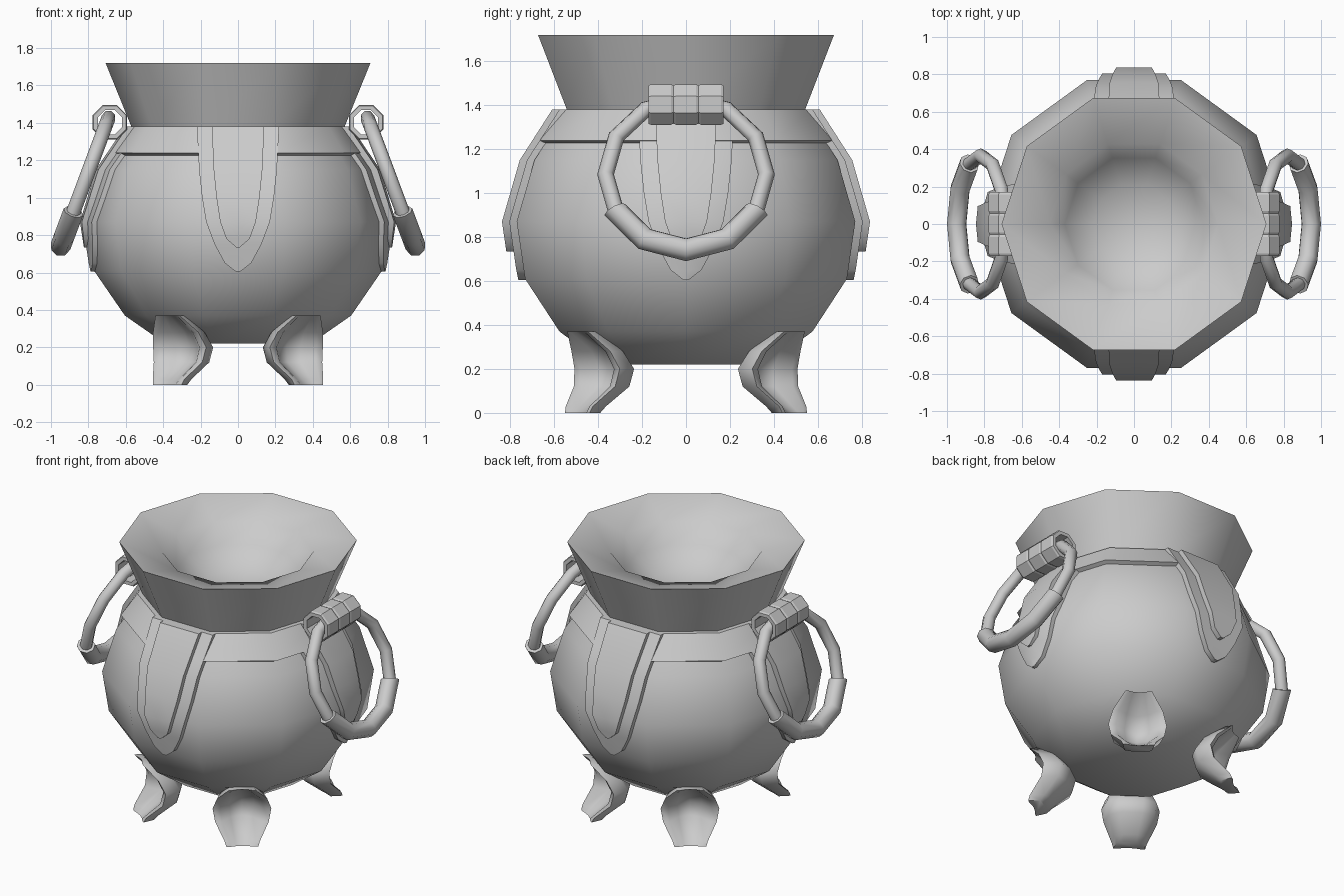
import bpy, bmesh, math
from math import sin, cos, radians, pi
from mathutils import Vector, Matrix

if "Cube" in bpy.data.objects:
    bpy.data.objects.remove(bpy.data.objects["Cube"])


def finish(name, bm, angle=45):
    bmesh.ops.remove_doubles(bm, verts=bm.verts, dist=1e-5)
    bmesh.ops.recalc_face_normals(bm, faces=bm.faces)
    me = bpy.data.meshes.new(name)
    bm.to_mesh(me)
    bm.free()
    ob = bpy.data.objects.new(name, me)
    bpy.context.collection.objects.link(ob)
    bpy.ops.object.select_all(action='DESELECT')
    ob.select_set(True)
    bpy.context.view_layer.objects.active = ob
    bpy.ops.object.shade_smooth_by_angle(angle=radians(angle))
    return ob


def loft(name, loops, wrap=False, angle=45):
    """Skin a list of equal closed loops; cap the ends unless wrapped."""
    bm = bmesh.new()
    rows = [[bm.verts.new(p) for p in lp] for lp in loops]
    n, m = len(rows[0]), len(rows)
    for i in range(m if wrap else m - 1):
        a, b = rows[i], rows[(i + 1) % m]
        for j in range(n):
            k = (j + 1) % n
            bm.faces.new((a[j], a[k], b[k], b[j]))
    if not wrap:
        bm.faces.new(rows[0])
        bm.faces.new(rows[-1])
    return finish(name, bm, angle)


def lathe(name, profile, sides, angle=45):
    """Revolve (radius, z) points around z."""
    loops = [[(r * cos(2 * pi * k / sides), r * sin(2 * pi * k / sides), z)
              for r, z in profile] for k in range(sides)]
    return loft(name, loops, True, angle)


# Ten-sided pot: belly, flared neck and smooth dished mouth
belly = [(.39, .22), (.605, .37), (.77, .61), (.81, .87), (.725, 1.15), (.57, 1.38)]
mouth = [(.708, 1.72), (.45, 1.65), (.37, 1.53), (.22, 1.43)]
lathe("pot", [(0, .22)] + belly + mouth + [(0, 1.40)], 10, angle=48)


def belly_radius(z):
    for (r0, z0), (r1, z1) in zip(belly, belly[1:]):
        if z <= z1:
            return r0 + (r1 - r0) * (z - z0) / (z1 - z0)
    return belly[-1][0]


# Raised collar under the neck, with its lower edge square to the belly
lathe("collar", [(.64, 1.21), (belly_radius(1.24) + .034, 1.24),
                 (.60, 1.38), (.54, 1.38)], 10, angle=40)

# Two stacked tongue straps on each of the four sides
outer = [(1.38, .22), (1.235, .212), (1.15, .208), (1.0, .192), (.87, .17),
         (.75, .125), (.65, .07), (.605, .012)]
inner = [(1.38, .14), (1.15, .13), (1.0, .115), (.87, .095), (.78, .062), (.735, .01)]


def strap(name, rows, offset, fold, scale, turn):
    rot = Matrix.Rotation(turn, 3, 'Z')
    loops = []
    for z, w in rows:
        d = belly_radius(z) * scale + offset
        e = d - w * fold
        loops.append([rot @ Vector(p) for p in (
            (e - .09, -w, z), (e, -w, z), (d, 0, z), (e, w, z), (e - .09, w, z))])
    loft(name, loops, angle=40)


flat = cos(radians(18))
for label, turn in (("front", -pi / 2), ("back", pi / 2)):
    strap(label + "_outer_strap", outer, .034, 0, flat, turn)
    strap(label + "_inner_strap", inner, .067, 0, flat, turn)
for label, turn in (("right", 0), ("left", pi)):
    strap(label + "_outer_strap", outer, .022, math.tan(radians(18)) * .9, 1, turn)
    strap(label + "_inner_strap", inner, .035, .1, 1, turn)


# Ring handles hanging from beaded brackets
def ring_part(name, s, start, end, steps, thick):
    down, side = Vector((.35 * s, 0, -.937)), Vector((0, 1, 0))
    normal = Vector((.937 * s, 0, .35))
    centre = Vector((.82 * s, 0, 1.085))
    loops = []
    for i in range(steps + 1):
        a = radians(start + (end - start) * i / steps)
        out = down * cos(a) + side * sin(a)
        loops.append([centre + out * .366 + thick *
                      (out * cos(k * pi / 4) + normal * sin(k * pi / 4)) for k in range(8)])
    loft(name, loops, angle=50)


for label, s in (("right", 1), ("left", -1)):
    ring_part(label + "_handle_ring", s, 60, 300, 8, .038)
    ring_part(label + "_handle_grip", s, -62, 62, 4, .055)
    for i in (-1, 0, 1):
        bead = lathe(f"{label}_bracket_bead_{i + 2}",
                     [(.07, -.057), (.094, -.057), (.1, -.045),
                      (.1, .045), (.094, .057), (.07, .057)], 8, angle=20)
        bead.matrix_world = (Matrix.Translation((.685 * s, i * .114, 1.403))
                             @ Matrix.Rotation(pi / 2, 4, 'X')
                             @ Matrix.Rotation(pi / 8, 4, 'Z'))

# Four scooped feet: height, half width, rim, scoop and back distances
foot = [(.37, .08, .61, .595, .52), (.28, .15, .535, .46, .42),
        (.20, .175, .50, .41, .36), (.12, .16, .515, .42, .38),
        (.03, .105, .60, .55, .49), (0, .095, .612, .60, .53)]
for label, sx, sy in (("front_right", 1, -1), ("front_left", -1, -1),
                      ("back_right", 1, 1), ("back_left", -1, 1)):
    loops = []
    for z, w, rim, scoop, back in foot:
        mid = scoop + (rim - scoop) * .3
        half = [(scoop, 0), (mid, .42 * w), (rim, .75 * w), (rim, w),
                ((rim + back) / 2 - .03, .85 * w), (back, .4 * w)]
        section = half + [(r, -t) for r, t in reversed(half[1:])]
        loops.append([(sx * (.018 + .588 * r + .809 * t), sy * (.809 * r - .588 * t), z)
                      for r, t in section])
    loft(label + "_foot", loops, angle=52)
